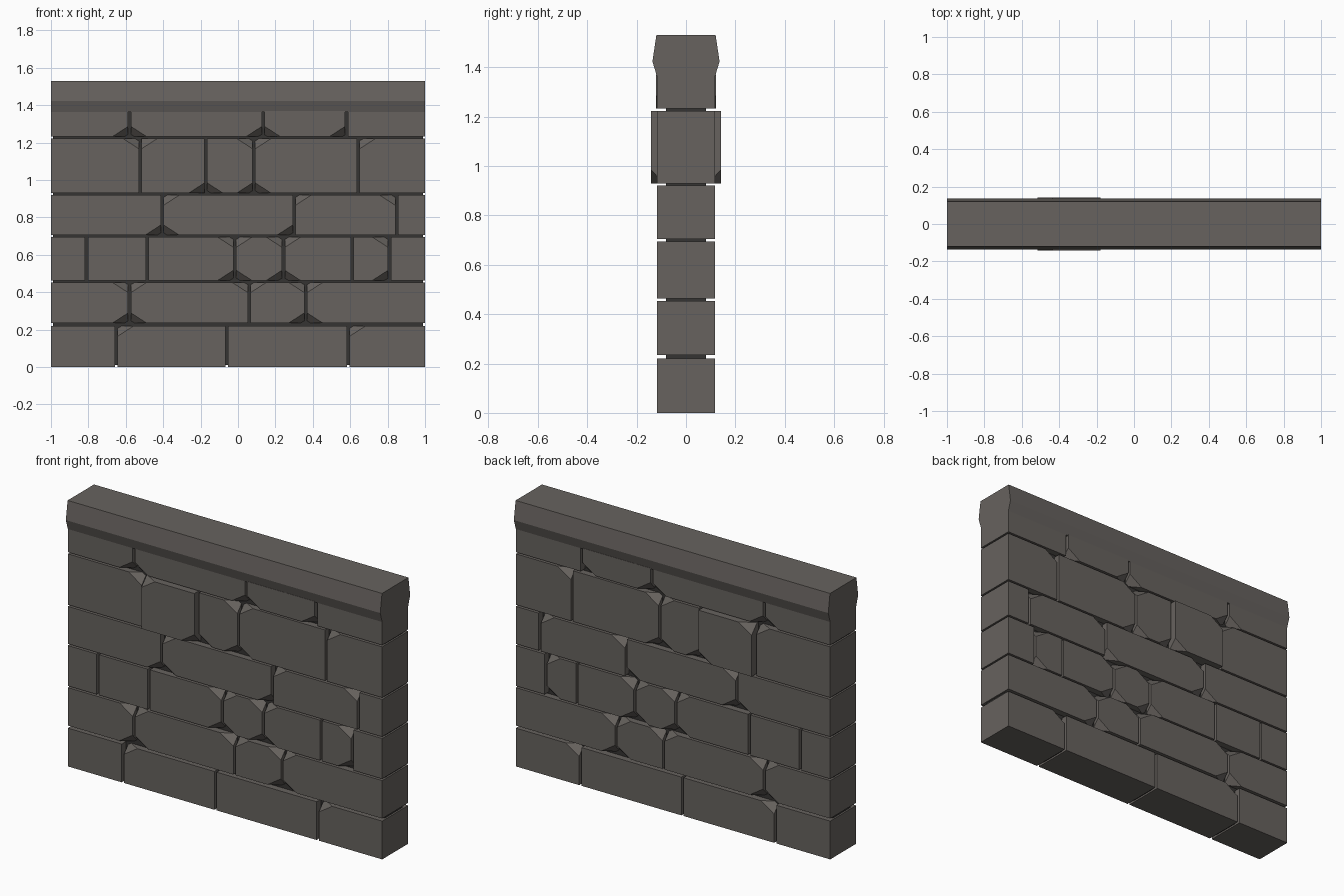
import bpy, bmesh
from mathutils import Vector

if "Cube" in bpy.data.objects:
    bpy.data.objects.remove(bpy.data.objects["Cube"])


def material(name, col):
    m = bpy.data.materials.new(name)
    m.diffuse_color = (*col, 1)
    m.use_nodes = True
    m.node_tree.nodes["Principled BSDF"].inputs["Base Color"].default_value = m.diffuse_color
    return m


STONE = material("grey stone", (0.135, 0.123, 0.113))
MORTAR = material("dark mortar", (0.036, 0.034, 0.032))


def finish(bm, name, mat):
    bmesh.ops.recalc_face_normals(bm, faces=bm.faces)
    me = bpy.data.meshes.new(name)
    bm.to_mesh(me)
    bm.free()
    me.materials.append(mat)
    ob = bpy.data.objects.new(name, me)
    bpy.context.collection.objects.link(ob)
    return ob


def block(name, x0, x1, z0, z1, half, chips=(), mat=STONE):
    """Box whose named corners (T/B + L/R) are chipped on front and back."""
    bm = bmesh.new()
    bmesh.ops.create_cube(bm, size=1)
    for v in bm.verts:
        v.co = ((x0 + x1) / 2 + v.co.x * (x1 - x0), v.co.y * 2 * half,
                (z0 + z1) / 2 + v.co.z * (z1 - z0))
    for c in chips:
        sx, sz = (1 if c[1] == "R" else -1), (1 if c[0] == "T" else -1)
        for sy in (-1, 1):
            corner = Vector((x1 if sx > 0 else x0, sy * half, z1 if sz > 0 else z0))
            n = Vector((sx / 0.085, sy / 0.05, sz / 0.055))
            p = corner - Vector((sx * 0.085, 0, 0))
            cut = bmesh.ops.bisect_plane(
                bm, geom=bm.verts[:] + bm.edges[:] + bm.faces[:],
                plane_co=p, plane_no=n.normalized(), clear_outer=True)
            edges = [e for e in cut["geom_cut"] if isinstance(e, bmesh.types.BMEdge)]
            bmesh.ops.holes_fill(bm, edges=edges)
    return finish(bm, name, mat)


# Courses: bottom, top, joint positions, chipped corners per block
COURSES = [
    (0.0, 0.22, [-0.65, -0.06, 0.59], {1: "TL", 3: "TL"}),
    (0.235, 0.453, [-0.58, 0.06, 0.362],
     {0: "BR TR", 1: "BL TL TR", 2: "TL TR BR", 3: "BL TL"}),
    (0.463, 0.695, [-0.81, -0.485, -0.017, 0.243, 0.61, 0.81],
     {2: "BR TR", 3: "BL TL BR TR", 4: "BL TL", 5: "BR TR"}),
    (0.705, 0.92, [-0.405, 0.30, 0.848],
     {0: "BR", 1: "BL TL BR", 2: "TL TR"}),
    (0.93, 1.222, [-0.523, -0.172, 0.085, 0.643],
     {0: "TR", 1: "TL BR", 2: "BL BR TR", 3: "BL TL", 4: "TL"}),
    (1.232, 1.37, [-0.58, 0.135, 0.58],
     {0: "BR", 1: "BL BR", 2: "BL BR"}),
]
PROUD = {(4, 1): 0.141, (5, 2): 0.121}   # blocks standing out of the wall
GAP = 0.007
for r, (z0, z1, joints, chips) in enumerate(COURSES):
    xs = [-1 - GAP] + joints + [1 + GAP]
    for i in range(len(xs) - 1):
        block(f"stone_block_{r + 1}_{i + 1}", xs[i] + GAP, xs[i + 1] - GAP, z0, z1,
              PROUD.get((r, i), 0.118), chips.get(i, "").split())

# Recessed mortar core
block("mortar_core", -0.99, 0.99, 0.01, 1.38, 0.08, mat=MORTAR)

# Coping with angled sides
profile = [(0.118, 1.365), (0.136, 1.423), (0.12, 1.53)]
profile += [(-y, z) for y, z in reversed(profile)]
bm = bmesh.new()
face = bm.faces.new([bm.verts.new((-1, y, z)) for y, z in profile])
ext = bmesh.ops.extrude_face_region(bm, geom=[face])
bmesh.ops.translate(bm, vec=(2, 0, 0),
                    verts=[v for v in ext["geom"] if isinstance(v, bmesh.types.BMVert)])
if len(bm.faces) < 8:   # keep the start cap closed
    bmesh.ops.holes_fill(bm, edges=bm.edges[:])
finish(bm, "coping", STONE)
